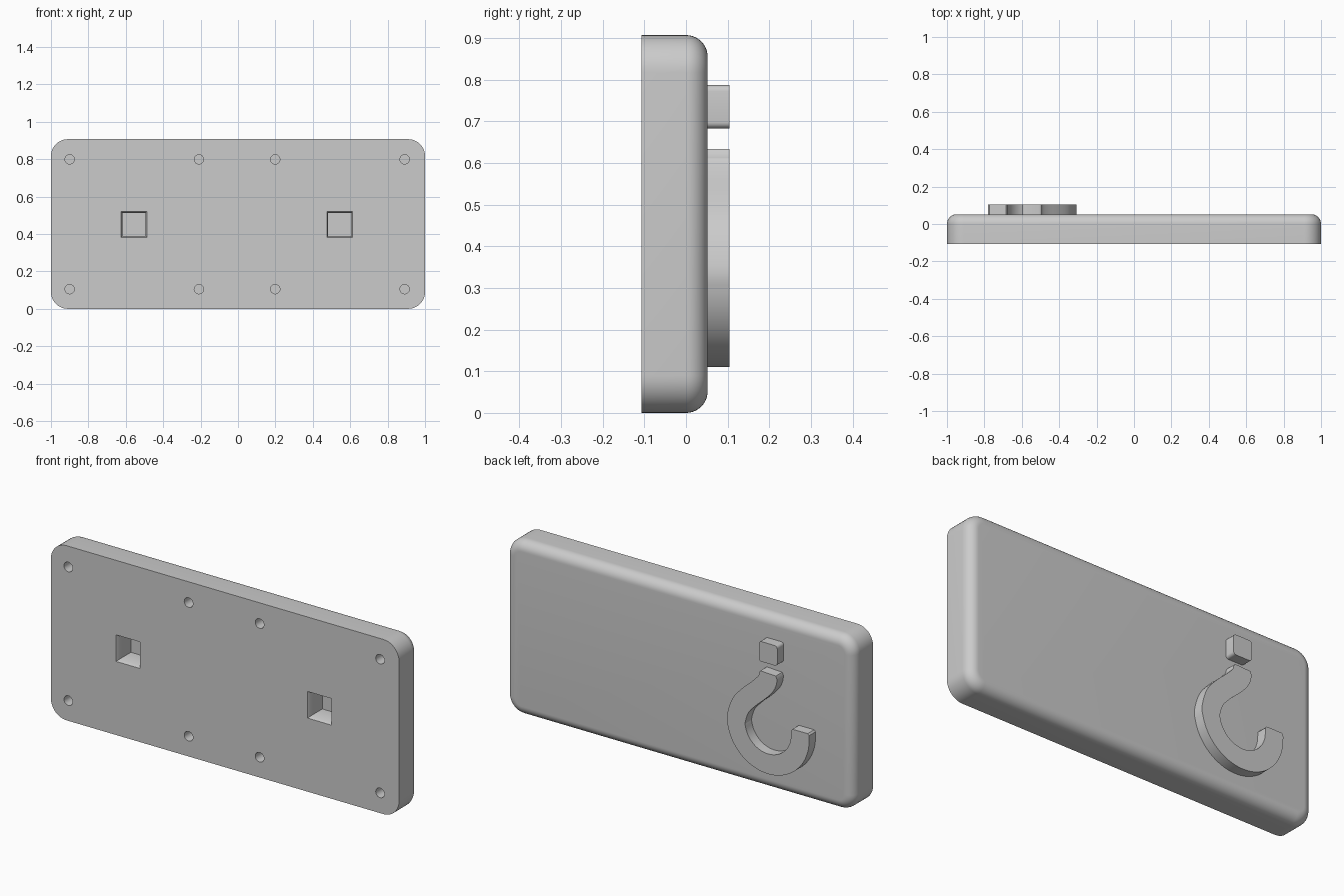
import bpy, bmesh, math
from mathutils import Vector

if "Cube" in bpy.data.objects:
    bpy.data.objects.remove(bpy.data.objects["Cube"])

FRONT, BACK, TOP = -0.107, 0.052, 0.907   # plate front/back y and height
RAISED = 0.105                            # outer face of the raised ornament

grey = bpy.data.materials.new("plain grey")
grey.diffuse_color = (0.6, 0.6, 0.6, 1)
grey.use_nodes = True
grey.node_tree.nodes["Principled BSDF"].inputs["Base Color"].default_value = grey.diffuse_color


def loft(bm, rings):
    """Skin a list of closed rings and cap both ends."""
    rows = [[bm.verts.new(p) for p in ring] for ring in rings]
    n = len(rows[0])
    for a, b in zip(rows, rows[1:]):
        for i in range(n):
            j = (i + 1) % n
            bm.faces.new((a[i], a[j], b[j], b[i]))
    bm.faces.new(rows[0])
    bm.faces.new(rows[-1])


def finish(name, bm):
    bmesh.ops.recalc_face_normals(bm, faces=bm.faces)
    mesh = bpy.data.meshes.new(name)
    bm.to_mesh(mesh)
    bm.free()
    mesh.materials.append(grey)
    ob = bpy.data.objects.new(name, mesh)
    bpy.context.collection.objects.link(ob)
    return ob


def smooth(ob):
    bpy.ops.object.select_all(action='DESELECT')
    ob.select_set(True)
    bpy.context.view_layer.objects.active = ob
    bpy.ops.object.shade_smooth_by_angle(angle=math.radians(30))


def rounded_rect(cx, cz, hx, hz, core, r, y, steps=10):
    """Rounded rectangle in the xz plane; corner centres sit `core` inside."""
    pts = []
    for k, (sx, sz) in enumerate(((1, 1), (-1, 1), (-1, -1), (1, -1))):
        for i in range(steps + 1):
            a = math.pi / 2 * (k + i / steps)
            pts.append((cx + sx * (hx - core) + r * math.cos(a), y,
                        cz + sz * (hz - core) + r * math.sin(a)))
    return pts


# Plate with rounded corners and a filleted back edge
CORNER, FILLET = 0.09, 0.052
rings = [rounded_rect(0, TOP / 2, 1, TOP / 2, CORNER, CORNER, FRONT)]
for i in range(11):
    a = math.pi / 2 * i / 10
    rings.append(rounded_rect(0, TOP / 2, 1, TOP / 2, CORNER,
                              CORNER - FILLET * (1 - math.cos(a)),
                              BACK - FILLET + FILLET * math.sin(a)))
bm = bmesh.new()
loft(bm, rings)
plate = finish("plate", bm)

# Cutter: eight round screw holes and two flared square sockets
bm = bmesh.new()
for x in (-0.9, -0.209, 0.199, 0.891):
    for z in (0.105, 0.799):
        loft(bm, [[(x + 0.025 * math.cos(t * math.pi / 12), y,
                    z + 0.025 * math.sin(t * math.pi / 12)) for t in range(24)]
                  for y in (FRONT - 0.02, FRONT + 0.1)])
for x in (-0.556, 0.544):
    loft(bm, [[(x + sx * h, y, 0.451 + sz * h)
               for sx, sz in ((1, 1), (-1, 1), (-1, -1), (1, -1))]
              for y, h in ((FRONT - 0.01, 0.074), (FRONT, 0.069),
                           (FRONT + 0.015, 0.0615), (FRONT + 0.11, 0.0615))])
cutter = finish("hole_cutter", bm)
cutter.hide_render = True

mod = plate.modifiers.new("holes", 'BOOLEAN')
mod.operation, mod.solver, mod.object = 'DIFFERENCE', 'EXACT', cutter
bpy.context.view_layer.objects.active = plate
bpy.ops.object.modifier_apply(modifier="holes")
bpy.data.objects.remove(cutter)
smooth(plate)

# Raised hook: a constant-width band along an S-shaped stem and a round bowl
CX, CZ, MID, HALF = -0.545, 0.346, 0.184, 0.052
ctrl = [Vector(p) for p in ((-0.545, 0.72), (-0.545, 0.632), (-0.537, 0.585),
                            (-0.497, 0.537), (-0.436, 0.481), (-0.385, 0.421))]
ctrl += [Vector((CX + MID * math.cos(a), CZ + MID * math.sin(a)))
         for a in [-math.pi * i / 16 for i in range(17)]]
ctrl += [Vector((CX - MID, 0.38)), Vector((CX - MID, 0.42))]
path = []
for p0, p1, p2, p3 in zip(ctrl, ctrl[1:], ctrl[2:], ctrl[3:]):
    for i in range(4):
        t = i / 4
        path.append(0.5 * (2 * p1 + (p2 - p0) * t
                           + (2 * p0 - 5 * p1 + 4 * p2 - p3) * t * t
                           + (3 * p1 - p0 - 3 * p2 + p3) * t ** 3))
path.append(ctrl[-2])

left, right = [], []
last = len(path) - 1
for i, p in enumerate(path):
    d = (path[min(i + 1, last)] - path[max(i - 1, 0)]).normalized()
    n = Vector((-d.y, d.x)) * (HALF - (0.008 if i in (0, last) else 0))
    left.append(p + n)
    right.append(p - n)
outline = left + right[::-1]
bm = bmesh.new()
loft(bm, [[(p.x, y, p.y) for p in outline] for y in (BACK - 0.01, RAISED)])
smooth(finish("raised_hook", bm))

# Raised dot above the hook
bm = bmesh.new()
loft(bm, [rounded_rect(-0.545, 0.735, 0.053, 0.052, 0.015, 0.015, y, 5)
          for y in (BACK - 0.01, RAISED)])
smooth(finish("raised_dot", bm))
